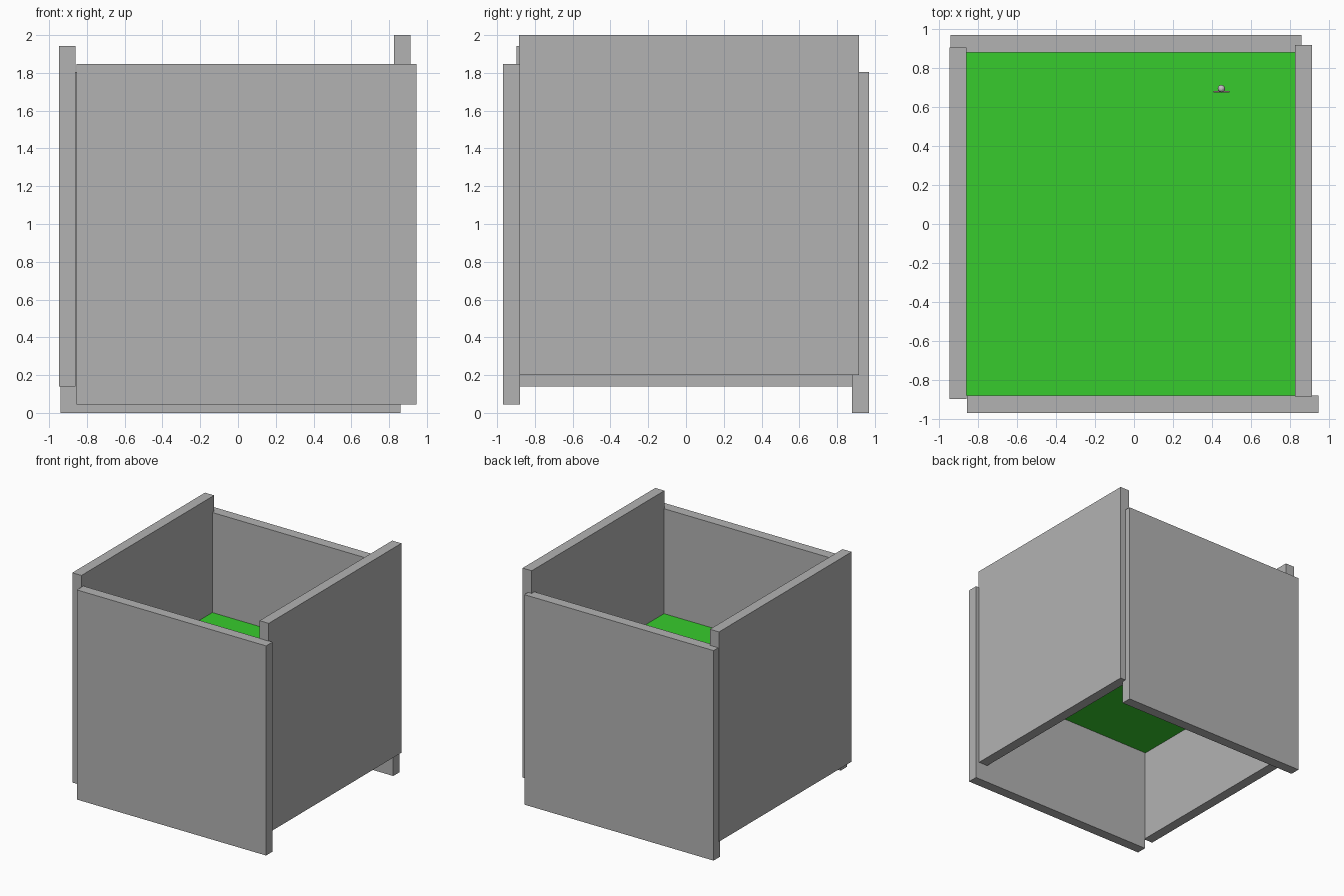
import bpy, bmesh, math

if "Cube" in bpy.data.objects:
    bpy.data.objects.remove(bpy.data.objects["Cube"])


def material(name, rgb):
    m = bpy.data.materials.new(name)
    m.diffuse_color = (*rgb, 1)
    m.use_nodes = True
    m.node_tree.nodes["Principled BSDF"].inputs["Base Color"].default_value = m.diffuse_color
    return m


GREY = material("wall grey", (0.45, 0.45, 0.45))
GREEN = material("grass green", (0.038, 0.60, 0.026))
PINK = material("dusty pink", (0.45, 0.22, 0.32))
PALE = material("pale grey", (0.55, 0.53, 0.55))


def box(name, lo, hi, mat):
    bm = bmesh.new()
    bmesh.ops.create_cube(bm, size=1)
    for v in bm.verts:
        v.co = [(a + b) / 2 + c * (b - a) for a, b, c in zip(lo, hi, v.co)]
    return finish(name, bm, mat)


def finish(name, bm, mat):
    me = bpy.data.meshes.new(name)
    bm.to_mesh(me)
    bm.free()
    me.materials.append(mat)
    ob = bpy.data.objects.new(name, me)
    bpy.context.collection.objects.link(ob)
    return ob


# Four loosely aligned wall panels
box("front_wall", (-0.855, -0.968, 0.045), (0.945, -0.88, 1.847), GREY)
box("back_wall", (-0.94, 0.88, 0.0), (0.86, 0.968, 1.805), GREY)
box("left_wall", (-0.947, -0.898, 0.14), (-0.86, 0.904, 1.943), GREY)
box("right_wall", (0.825, -0.885, 0.2), (0.912, 0.917, 2.0), GREY)

# Single-sheet floor halfway up
FLOOR = 0.945
bm = bmesh.new()
bm.faces.new([bm.verts.new((x, y, FLOOR)) for x, y in
              ((-0.86, -0.88), (0.83, -0.88), (0.83, 0.88), (-0.86, 0.88))])
finish("floor", bm, GREEN)

# Tiny figure standing on the floor
FX, FY = 0.448, 0.69
for side, s in (("left", -1), ("right", 1)):
    x0, x1 = sorted((FX + s * 0.003, FX + s * 0.014))
    box(side + "_leg", (x0, FY - 0.008, FLOOR), (x1, FY + 0.006, FLOOR + 0.035), PINK)
    x0, x1 = sorted((FX + s * 0.014, FX + s * 0.041))
    box(side + "_arm", (x0, FY - 0.016, FLOOR + 0.056), (x1, FY - 0.008, FLOOR + 0.064), PINK)
box("torso", (FX - 0.016, FY - 0.016, FLOOR + 0.033), (FX + 0.016, FY + 0.008, FLOOR + 0.066), PINK)
bm = bmesh.new()
bmesh.ops.create_uvsphere(bm, u_segments=12, v_segments=8, radius=0.019)
bmesh.ops.translate(bm, verts=bm.verts, vec=(FX, FY + 0.004, FLOOR + 0.08))
finish("head", bm, PALE)
